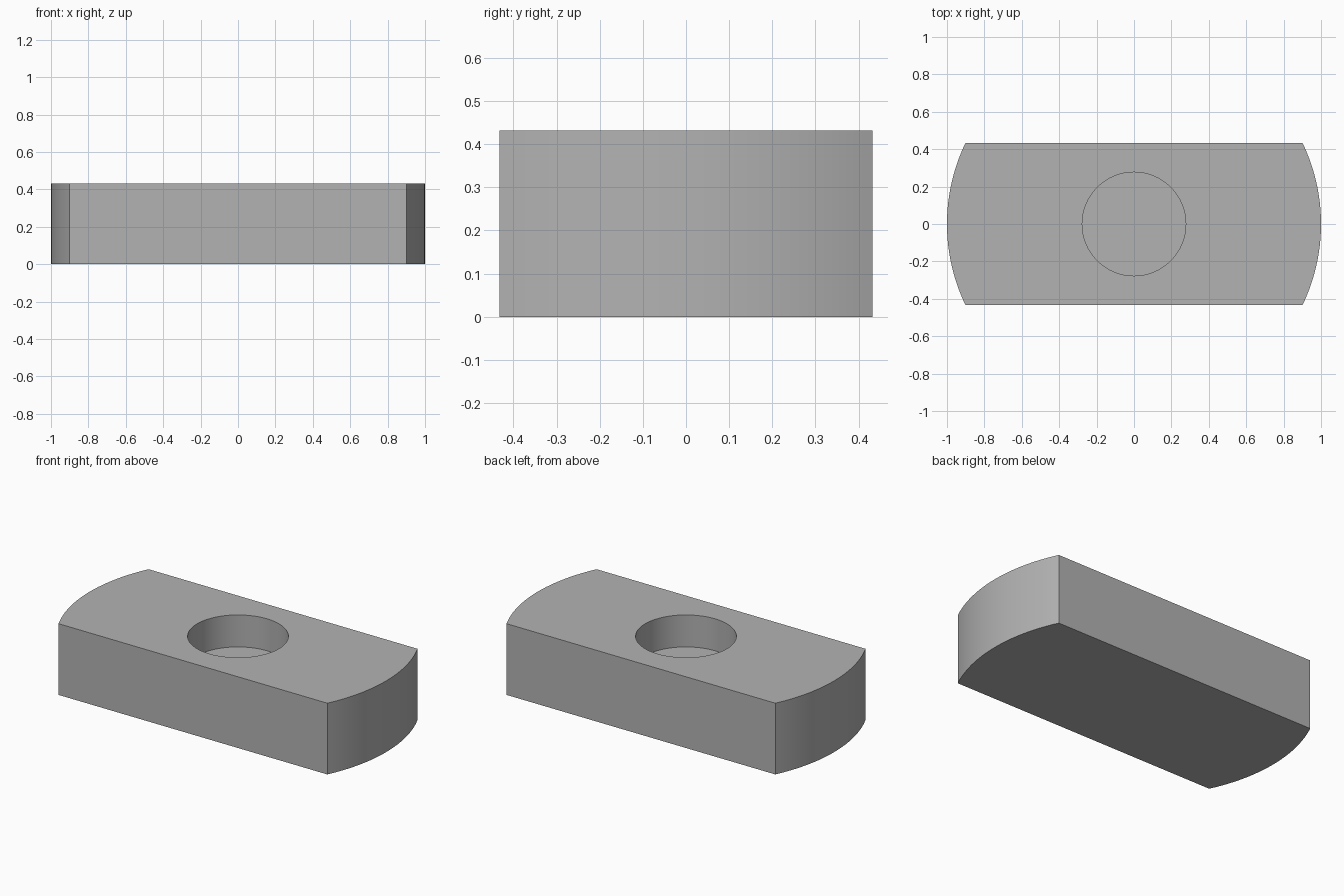
import bpy
import bmesh
from math import asin, cos, sin, pi

default_cube = bpy.data.objects.get("Cube")
if default_cube:
    bpy.data.objects.remove(default_cube, do_unlink=True)

END_RADIUS = 1.0
HALF_WIDTH = 0.432
HEIGHT = 0.432
HOLE_RADIUS = 0.277
HOLE_FLOOR = 0.238
ARC_STEPS = 24

steel = bpy.data.materials.new("plain grey")
steel.use_nodes = True
grey = (0.45, 0.45, 0.45, 1)
steel.diffuse_color = grey
steel.node_tree.nodes["Principled BSDF"].inputs["Base Color"].default_value = grey


def prism(name, outline, bottom, top):
    """Extrude a closed outline straight up."""
    bm = bmesh.new()
    base = bm.faces.new([bm.verts.new((x, y, bottom)) for x, y in outline])
    result = bmesh.ops.extrude_face_region(bm, geom=[base], use_keep_orig=True)
    verts = [v for v in result["geom"] if isinstance(v, bmesh.types.BMVert)]
    bmesh.ops.translate(bm, verts=verts, vec=(0, 0, top - bottom))
    bmesh.ops.recalc_face_normals(bm, faces=bm.faces)
    mesh = bpy.data.meshes.new(name)
    bm.to_mesh(mesh)
    bm.free()
    mesh.materials.append(steel)
    obj = bpy.data.objects.new(name, mesh)
    bpy.context.collection.objects.link(obj)
    return obj


def arc(radius, start, end, steps):
    angles = [start + (end - start) * i / steps for i in range(steps + 1)]
    return [(radius * cos(a), radius * sin(a)) for a in angles]


# Block with straight sides and rounded ends
half_angle = asin(HALF_WIDTH / END_RADIUS)
outline = (arc(END_RADIUS, -half_angle, half_angle, ARC_STEPS)
           + arc(END_RADIUS, pi - half_angle, pi + half_angle, ARC_STEPS))
block = prism("rounded_end_block", outline, 0, HEIGHT)

# Blind round hole in the top
cutter = prism("hole_cutter", arc(HOLE_RADIUS, 0, 2 * pi, 64)[:-1],
               HOLE_FLOOR, HEIGHT + 0.1)
cutter.hide_render = True
hole = block.modifiers.new("blind_hole", "BOOLEAN")
hole.operation = "DIFFERENCE"
hole.solver = "EXACT"
hole.object = cutter

bpy.ops.object.select_all(action="DESELECT")
block.select_set(True)
bpy.context.view_layer.objects.active = block
bpy.ops.object.modifier_apply(modifier=hole.name)
bpy.data.objects.remove(cutter, do_unlink=True)
bpy.ops.object.shade_smooth_by_angle(angle=pi / 6)
